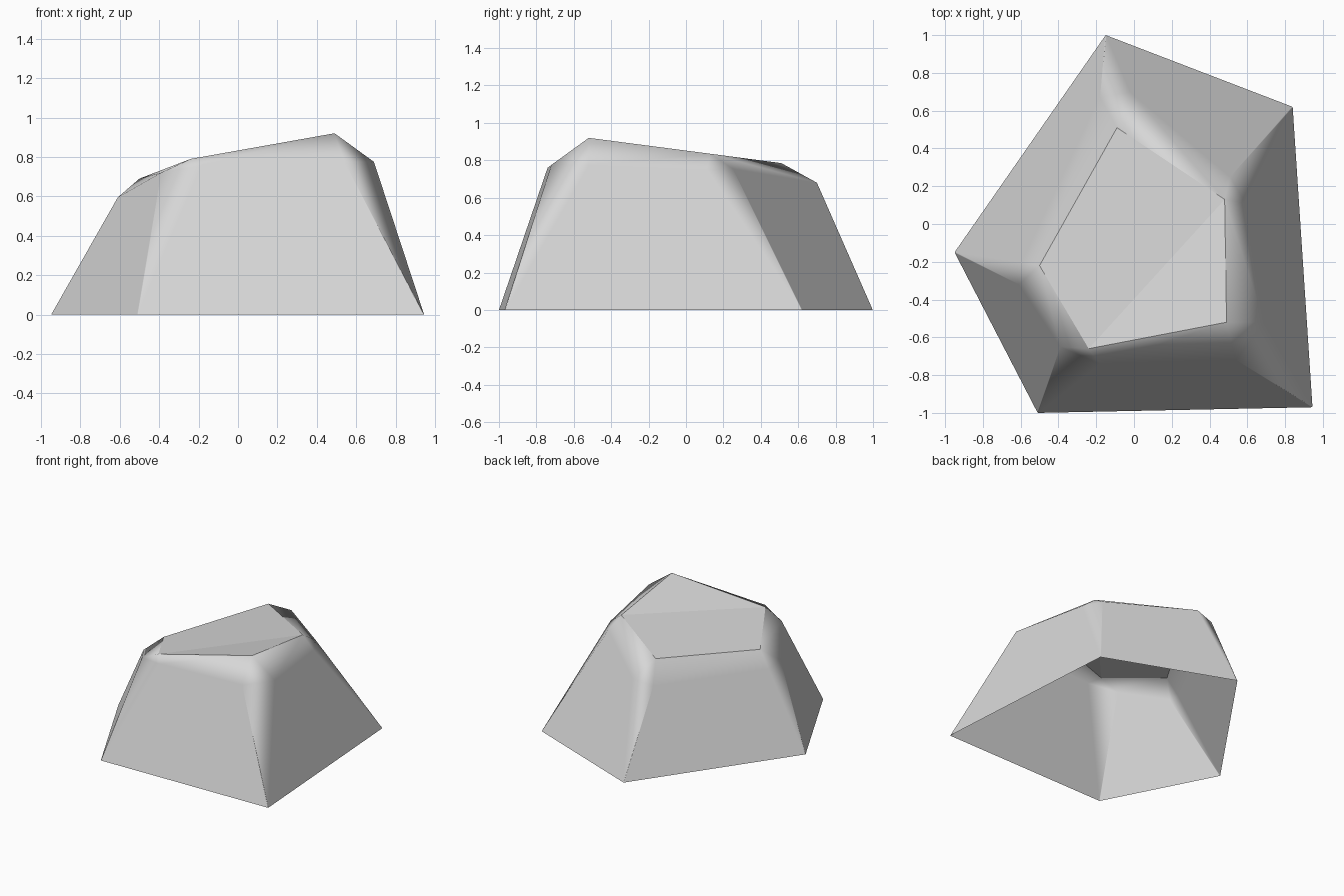
import bpy
import bmesh
from mathutils import Vector

default_cube = bpy.data.objects.get("Cube")
if default_cube:
    bpy.data.objects.remove(default_cube, do_unlink=True)


def make_material(name, colour):
    material = bpy.data.materials.new(name)
    material.use_nodes = True
    material.diffuse_color = colour
    material.node_tree.nodes["Principled BSDF"].inputs["Base Color"].default_value = colour
    return material


def add_quad(bm, a, b, c, d):
    """Add a quad whose dividing diagonal bulges outward."""
    normal = (b.co - a.co).cross(c.co - a.co)
    bulges = (d.co - a.co).dot(normal) <= 0
    return bm.faces.new((a, b, c, d) if bulges else (b, c, d, a))


# Corners, counterclockwise: ground, end of previous side, start of next side, cap
corners = [
    [(.945, -.97, 0), (.54, -.72, .775), (.69, -.52, .775), (.49, -.52, .92)],
    [(.84, .62, 0), (.59, .11, .75), (.51, .25, .755), (.48, .13, .835)],
    [(-.15, 1, 0), (-.02, .70, .68), (-.18, .67, .65), (-.09, .51, .785)],
    [(-.95, -.15, 0), (-.59, -.2, .565), (-.61, -.32, .595), (-.50, -.22, .69)],
    [(-.51, -1, 0), (-.39, -.65, .72), (-.18, -.74, .76), (-.24, -.66, .79)],
]
chamfer = .004
count = len(corners)

bm = bmesh.new()
rings = []
for i, (ground, before, after, cap) in enumerate(corners):
    ground = Vector(ground)
    neighbours = [Vector(corners[(i + step) % count][0]) for step in (-1, 1)]
    feet = [ground + (n - ground).normalized() * chamfer for n in neighbours]
    rings.append([bm.verts.new(p) for p in (*feet, before, after, cap)])

for i, (foot_in, foot_out, before, after, cap) in enumerate(rings):
    next_in, _, next_before, _, next_cap = rings[(i + 1) % count]
    add_quad(bm, foot_out, next_in, next_before, after)    # sloping side
    add_quad(bm, after, next_before, next_cap, cap)        # upper bevel
    add_quad(bm, foot_in, foot_out, after, before)         # corner bevel
    bm.faces.new((before, after, cap))                     # corner tip

# Two-plane cap with crisp borders
front, right, back, left, near = [ring[-1] for ring in rings]
cap_faces = [bm.faces.new((front, right, near)),
             add_quad(bm, right, back, left, near)]
for face in bm.faces:
    face.smooth = True
for face in cap_faces:
    for edge in face.edges:
        edge.smooth = False

mesh = bpy.data.meshes.new("rock_shell")
bm.to_mesh(mesh)
bm.free()
mesh.materials.append(make_material("stone grey", (.68, .68, .68, 1)))
rock = bpy.data.objects.new("rock_shell", mesh)
bpy.context.collection.objects.link(rock)

# Broad faces stay flat while the bevels blend between them
weighted = rock.modifiers.new("flat_faces", 'WEIGHTED_NORMAL')
weighted.mode = 'FACE_AREA'
weighted.weight = 100
weighted.keep_sharp = True
